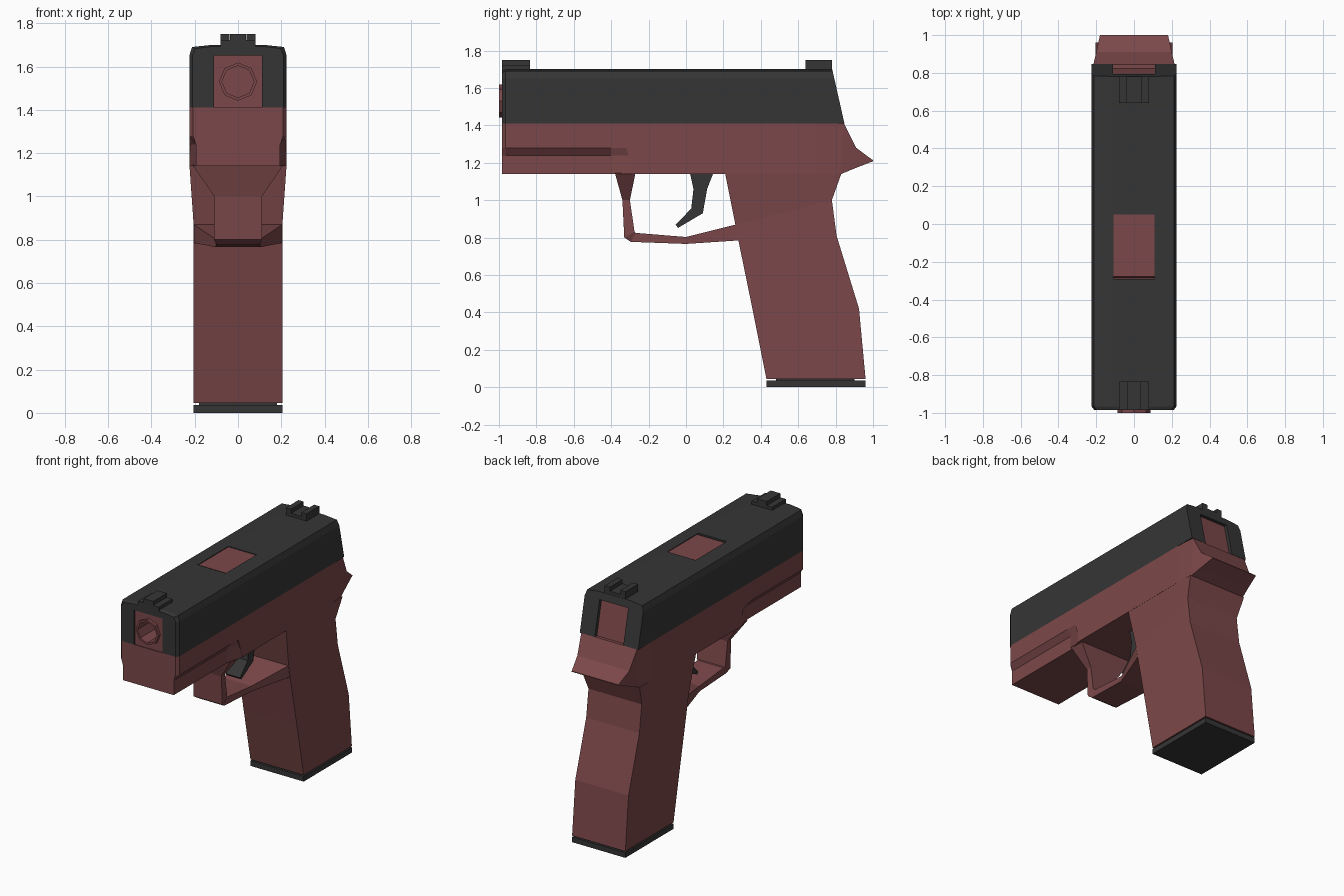
import bpy, bmesh
from math import radians
from mathutils import Matrix

if "Cube" in bpy.data.objects:
    bpy.data.objects.remove(bpy.data.objects["Cube"])


def material(name, rgb):
    m = bpy.data.materials.new(name)
    m.diffuse_color = (*rgb, 1)
    m.use_nodes = True
    m.node_tree.nodes["Principled BSDF"].inputs["Base Color"].default_value = m.diffuse_color
    return m


RED = material("dull_red", (0.20, 0.064, 0.067))
DARK = material("charcoal", (0.036, 0.036, 0.036))


def skin(name, rings, mat):
    """Join equal-sized rings of points into a closed solid."""
    bm = bmesh.new()
    rows = [[bm.verts.new(p) for p in ring] for ring in rings]
    n = len(rows[0])
    for a, b in zip(rows, rows[1:]):
        for i in range(n):
            j = (i + 1) % n
            bm.faces.new((a[i], a[j], b[j], b[i]))
    bm.faces.new(rows[0])
    bm.faces.new(rows[-1][::-1])
    bmesh.ops.recalc_face_normals(bm, faces=bm.faces)
    mesh = bpy.data.meshes.new(name)
    bm.to_mesh(mesh)
    bm.free()
    ob = bpy.data.objects.new(name, mesh)
    bpy.context.collection.objects.link(ob)
    if mat:
        mesh.materials.append(mat)
    return ob


def loft(name, sections, mat):
    """Sections are (y1, z1, y2, z2, half width), symmetric about x = 0."""
    return skin(name, [[(-w, y1, z1), (w, y1, z1), (w, y2, z2), (-w, y2, z2)]
                       for y1, z1, y2, z2, w in sections], mat)


def box(name, x0, x1, y0, y1, z0, z1, mat):
    return skin(name, [[(x0, y, z0), (x1, y, z0), (x1, y, z1), (x0, y, z1)]
                       for y in (y0, y1)], mat)


def tube(name, radius, y0, y1, mat):
    """Octagonal cylinder along y on the bore axis."""
    bm = bmesh.new()
    bmesh.ops.create_cone(bm, cap_ends=True, segments=8, radius1=radius, radius2=radius,
                          depth=y1 - y0, matrix=Matrix.Translation((0, (y0 + y1) / 2, 1.53))
                          @ Matrix.Rotation(radians(90), 4, 'X'))
    mesh = bpy.data.meshes.new(name)
    bm.to_mesh(mesh)
    bm.free()
    ob = bpy.data.objects.new(name, mesh)
    bpy.context.collection.objects.link(ob)
    if mat:
        mesh.materials.append(mat)
    return ob


def cut(ob, cutter):
    m = ob.modifiers.new("cut", 'BOOLEAN')
    m.operation = 'DIFFERENCE'
    m.solver = 'EXACT'
    m.object = cutter
    cutter.hide_render = True
    cutter.hide_viewport = True


# Slide: inverted U section, bevelled nose, slanted rear
def slide_ring(y, inset, slant):
    half = [(0.11, 1.65), (0.11, 1.41), (0.225 - inset, 1.41), (0.225 - inset, 1.65),
            (0.212 - inset, 1.69 - inset / 2), (0.12, 1.70 - inset / 2)]
    pts = half + [(-x, z) for x, z in reversed(half)]
    return [(x, y - slant * (z - 1.41), z) for x, z in pts]


slide = skin("slide", [slide_ring(-0.985, 0.015, 0), slide_ring(-0.965, 0, 0),
                       slide_ring(0.847, 0, 0.225)], DARK)
cut(slide, box("port_cutter", -0.109, 0.109, -0.29, 0.05, 1.60, 1.80, None))

# Red core inside the slide, chamber in the port, and barrel with bore
core = loft("slide_core", [(-0.978, 1.40, -0.978, 1.65, 0.11),
                           (0.825, 1.40, 0.77, 1.65, 0.11)], RED)
loft("chamber", [(-0.29, 1.62, -0.278, 1.695, 0.109),
                 (0.05, 1.62, 0.05, 1.695, 0.109)], RED)
barrel = tube("barrel", 0.088, -1.0, -0.6, RED)
bore = tube("bore_cutter", 0.074, -1.1, -0.7, None)
cut(core, bore)
cut(barrel, bore)

# Sights: single post in front, two prongs behind
box("front_sight_base", -0.08, 0.08, -0.985, -0.835, 1.68, 1.722, DARK)
box("front_sight_post", -0.037, 0.037, -0.985, -0.835, 1.70, 1.75, DARK)
box("rear_sight_base", -0.08, 0.08, 0.64, 0.78, 1.68, 1.722, DARK)
for side, x in (("left", -0.08), ("right", 0.04)):
    box("rear_sight_prong_" + side, x, x + 0.04, 0.64, 0.78, 1.70, 1.75, DARK)

# Receiver, ending in the pointed tang over the grip
loft("receiver", [(-0.985, 1.41, -0.985, 1.28, 0.208), (-0.965, 1.41, -0.965, 1.28, 0.225),
                  (-0.32, 1.41, -0.32, 1.28, 0.225), (-0.27, 1.41, -0.27, 1.14, 0.225),
                  (0.70, 1.41, 0.70, 1.14, 0.225), (0.845, 1.41, 0.83, 1.14, 0.215),
                  (0.91, 1.28, 0.90, 1.169, 0.20), (1.0, 1.213, 1.0, 1.208, 0.18)], RED)


# Dust cover: narrower lower rail that flares out to meet the receiver
def rail_ring(y, top, low):
    return [(-top, y, 1.28), (-low, y, 1.24), (-low, y, 1.14),
            (low, y, 1.14), (low, y, 1.24), (top, y, 1.28)]


skin("dust_cover", [rail_ring(-0.985, 0.208, 0.195), rail_ring(-0.965, 0.225, 0.195),
                    rail_ring(-0.40, 0.225, 0.195), rail_ring(-0.29, 0.225, 0.224),
                    rail_ring(-0.26, 0.224, 0.224)], RED)

# Grip
loft("grip", [(0.21, 1.14, 0.83, 1.14, 0.224), (0.264, 0.87, 0.78, 1.0, 0.205),
              (0.277, 0.80, 0.805, 0.81, 0.205), (0.355, 0.42, 0.925, 0.42, 0.205),
              (0.43, 0.045, 0.96, 0.045, 0.205)], RED)

# Magazine foot
box("magazine", -0.18, 0.18, 0.48, 0.90, 0.02, 0.08, DARK)
box("base_plate", -0.205, 0.205, 0.43, 0.96, 0.0, 0.036, DARK)

# Trigger guard: strap flaring at both ends
loft("trigger_guard", [(-0.38, 1.145, -0.27, 1.145, 0.21), (-0.34, 1.0, -0.30, 1.0, 0.11),
                       (-0.33, 0.80, -0.275, 0.83, 0.11), (-0.295, 0.777, -0.27, 0.825, 0.10),
                       (0.0, 0.766, 0.0, 0.803, 0.105), (0.285, 0.785, 0.267, 0.87, 0.204)], RED)

# Trigger
loft("trigger", [(0.02, 1.15, 0.148, 1.15, 0.055), (0.04, 1.06, 0.113, 1.06, 0.055),
                 (0.028, 0.955, 0.09, 0.93, 0.055), (-0.056, 0.868, -0.042, 0.852, 0.055)], DARK)
